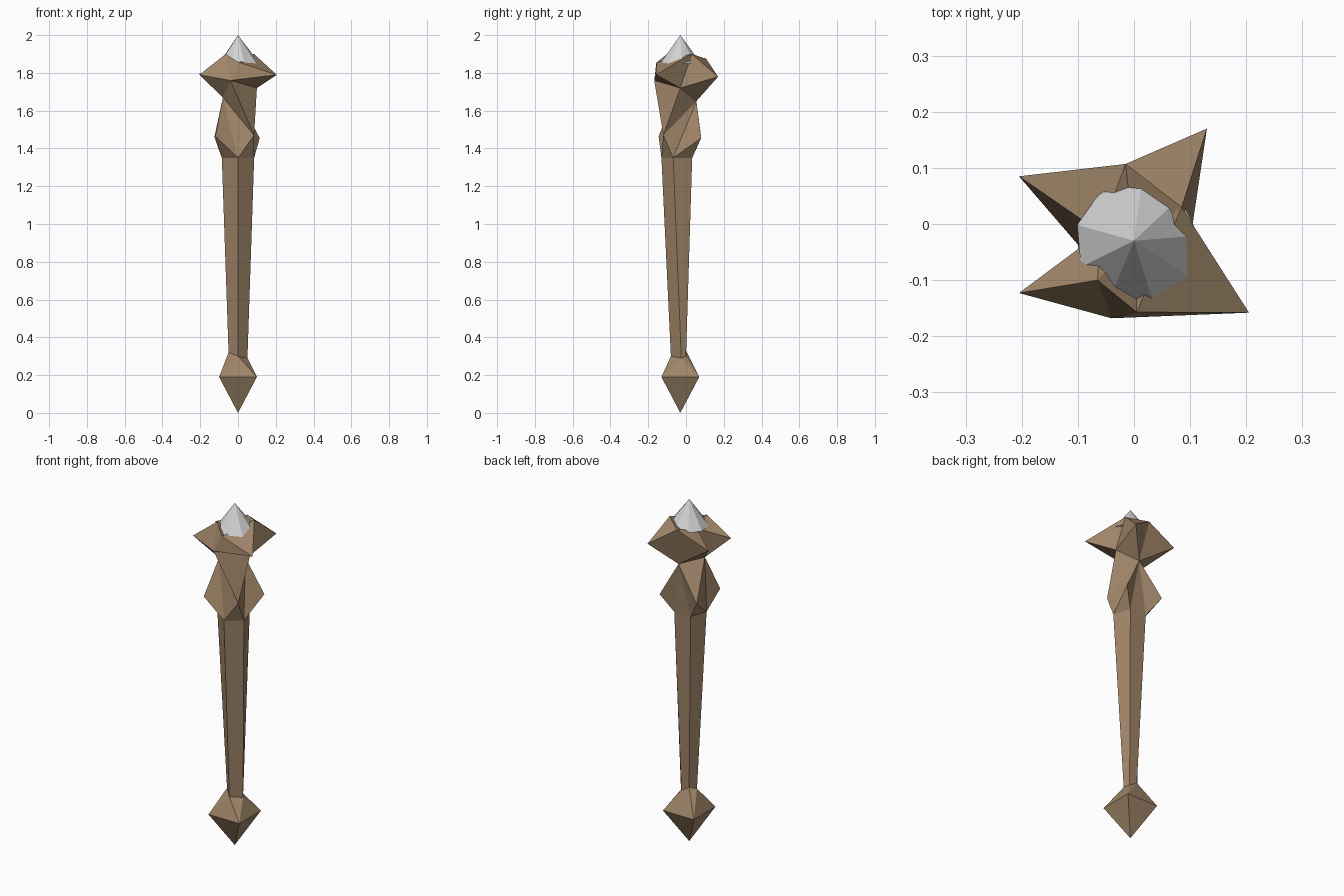
import bpy
import bmesh
from math import cos, sin, radians
from mathutils import Vector

cube = bpy.data.objects.get("Cube")
if cube:
    bpy.data.objects.remove(cube, do_unlink=True)


def make_material(name, colour):
    mat = bpy.data.materials.new(name)
    mat.use_nodes = True
    mat.diffuse_color = (*colour, 1)
    mat.node_tree.nodes["Principled BSDF"].inputs["Base Color"].default_value = (*colour, 1)
    return mat


wood = make_material("carved wood brown", (0.35, 0.235, 0.14))
stone = make_material("crystal pale grey", (0.65, 0.65, 0.65))


def finish(bm, name, mat):
    """Turn the bmesh into a flat-shaded object."""
    bmesh.ops.recalc_face_normals(bm, faces=bm.faces[:])
    mesh = bpy.data.meshes.new(name)
    bm.to_mesh(mesh)
    bm.free()
    mesh.materials.append(mat)
    obj = bpy.data.objects.new(name, mesh)
    bpy.context.collection.objects.link(obj)
    return obj


def fan(bm, tip, loop):
    """Close a loop of vertices to one pointed tip."""
    apex = bm.verts.new(tip)
    for a, b in zip(loop, loop[1:] + loop[:1]):
        bm.faces.new((apex, a, b))


def add_ring(bm, points):
    return [bm.verts.new(p) for p in points]


def polygon(centre, radius, sides, start):
    step = 360 / sides
    return [Vector(centre) + radius * Vector((cos(radians(start + i * step)),
                                              sin(radians(start + i * step)), 0))
            for i in range(sides)]


# Outlines shared by neighbouring parts, listed counterclockwise from the front
shaft_bottom = [(0, -0.08, 0.30), (0.05, -0.025, 0.29), (0.03, 0, 0.30),
                (-0.02, 0, 0.33), (-0.05, -0.03, 0.32)]
shaft_top = polygon((0, -0.04, 1.35), 0.09, 5, -90)
neck_top = [(-0.04, -0.168, 1.76), (0.10, -0.03, 1.72),
            (0.01, 0.055, 1.65), (-0.08, -0.06, 1.67)]

# Pommel: pointed stone shape with a square girdle
bm = bmesh.new()
add_ring(bm, shaft_bottom)
add_ring(bm, [(x, y, 0.19) for x in (-0.1, 0.1) for y in (-0.13, 0.07)])
bm.verts.new((0, -0.03, 0))
bmesh.ops.convex_hull(bm, input=bm.verts[:])
finish(bm, "pommel", wood)

# Shaft: five-sided tapered grip
bm = bmesh.new()
low, high = add_ring(bm, shaft_bottom), add_ring(bm, shaft_top)
for i in range(5):
    j = (i + 1) % 5
    bm.faces.new((low[i], low[j], high[j], high[i]))
finish(bm, "shaft", wood)

# Collar: knotted neck with four pointed knuckles
bm = bmesh.new()
front, right, back_right, back_left, left = add_ring(bm, shaft_top)
n_front, n_right, n_back, n_left = add_ring(bm, neck_top)
fan(bm, (0.085, -0.12, 1.47), [n_front, n_left, front, right, n_back, n_right])
fan(bm, (-0.12, -0.145, 1.465), [n_left, front, left])
fan(bm, (0.115, 0.08, 1.455), [n_back, right, back_right])
fan(bm, (-0.125, 0.08, 1.46), [n_back, back_left, left, n_left])
bm.faces.new((n_back, back_right, back_left))
# Remove the paired inner triangles so only the outer skin remains
finish(bm, "collar", wood)

# Head: socket with four outward spikes
bm = bmesh.new()
n_front, n_right, n_back, n_left = add_ring(bm, neck_top)
rim_front, rim_right, rim_back, valley, rim_left = rim = add_ring(bm, [
    (0.005, -0.157, 1.855), (0.085, 0.03, 1.90), (-0.015, 0.107, 1.875),
    (-0.06, -0.015, 1.85), (-0.065, -0.10, 1.90)])
fan(bm, (-0.205, -0.123, 1.79), [n_left, n_front, rim_left, valley])
fan(bm, (0.205, -0.158, 1.79), [n_front, n_right, rim_right, rim_front])
fan(bm, (0.13, 0.17, 1.78), [n_right, n_back, rim_back, rim_right])
fan(bm, (-0.205, 0.085, 1.795), [n_back, n_left, valley, rim_back])
bm.faces.new((n_front, rim_front, rim_left))
fan(bm, (0, -0.03, 1.83), rim)
finish(bm, "spiked_head", wood)

# Crystal: faceted point set into the head
bm = bmesh.new()
base = add_ring(bm, polygon((0.005, -0.03, 1.85), 0.11, 9, 5))
fan(bm, (0, -0.03, 2), base)
bm.faces.new(base[::-1])
finish(bm, "crystal_tip", stone)
